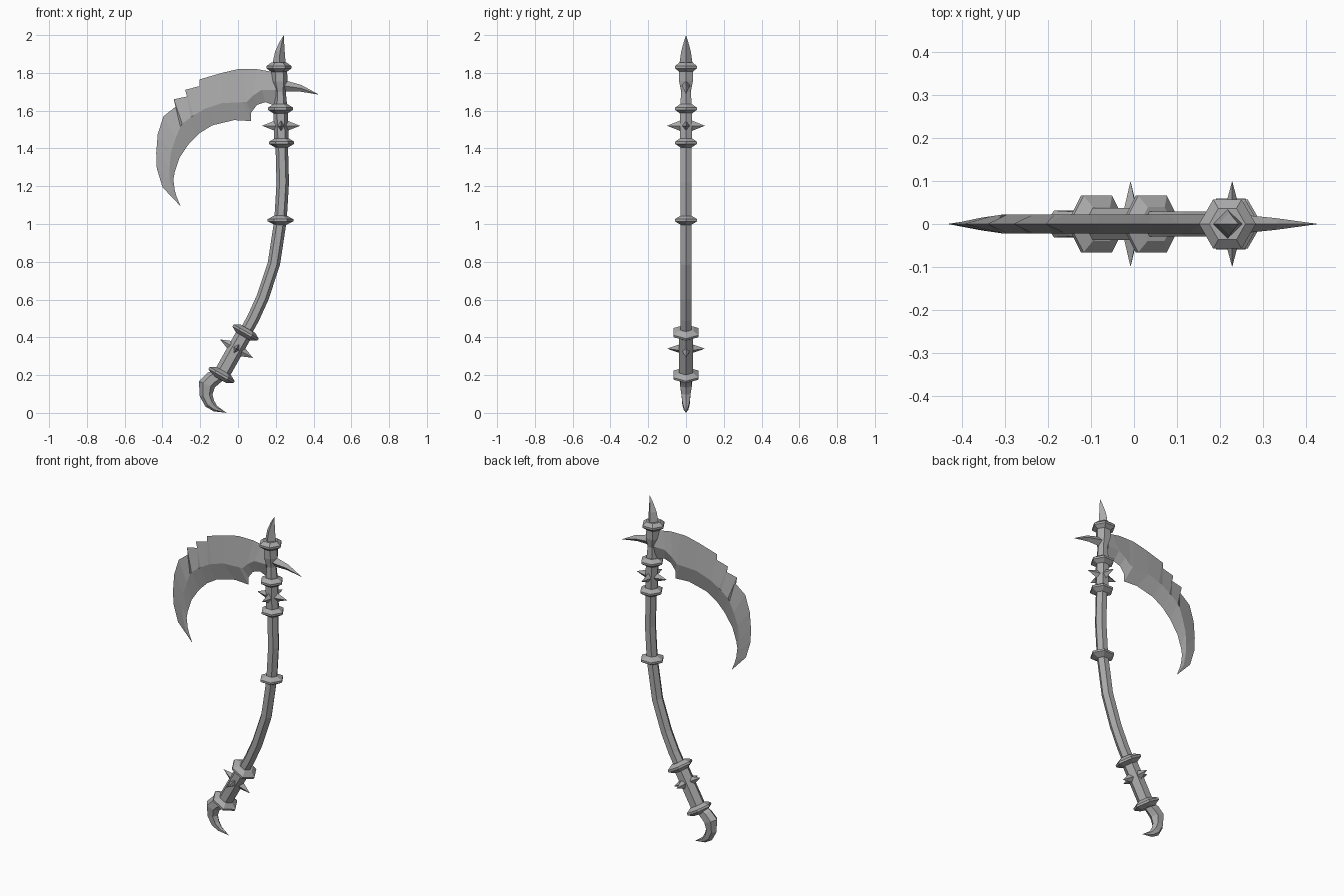
import bpy
import bmesh
from math import pi
from mathutils import Vector, Matrix

default_cube = bpy.data.objects.get("Cube")
if default_cube:
    bpy.data.objects.remove(default_cube, do_unlink=True)

# One plain grey for the whole weapon
grey = bpy.data.materials.new("worn_grey")
grey.use_nodes = True
colour = (0.4, 0.4, 0.4, 1.0)
grey.diffuse_color = colour
grey.node_tree.nodes["Principled BSDF"].inputs["Base Color"].default_value = colour


def finish(name, bm):
    """Turn a bmesh into a flat shaded object."""
    bmesh.ops.recalc_face_normals(bm, faces=bm.faces)
    mesh = bpy.data.meshes.new(name)
    bm.to_mesh(mesh)
    bm.free()
    mesh.materials.append(grey)
    obj = bpy.data.objects.new(name, mesh)
    bpy.context.collection.objects.link(obj)
    return obj


def skin(name, sections):
    """Join consecutive cross-sections; a one-point section is a sharp tip."""
    bm = bmesh.new()
    loops = [[bm.verts.new(p) for p in section] for section in sections]
    for a, b in zip(loops, loops[1:]):
        count = max(len(a), len(b))
        for i in range(count):
            j = (i + 1) % count
            if len(b) == 1:
                bm.faces.new((a[i], a[j], b[0]))
            else:
                bm.faces.new((a[i], a[j], b[j], b[i]))
    for end in (loops[0], loops[-1]):
        if len(end) > 2:
            bm.faces.new(end)
    return finish(name, bm)


def loft(name, stations, sides=6, flatten=1.0):
    """Sweep a polygon along (x, z, radius) stations in the y = 0 plane."""
    centres = [Vector((x, 0, z)) for x, z, r in stations]
    sections = []
    for i, (x, z, r) in enumerate(stations):
        if r == 0:
            sections.append([centres[i]])
            continue
        before, after = centres[max(i - 1, 0)], centres[min(i + 1, len(centres) - 1)]
        along = (after - before).normalized()
        across = Vector((along.z, 0, -along.x))
        section = []
        for k in range(sides):
            turn = Matrix.Rotation(2 * pi * k / sides, 3, along)
            p = turn @ across * r
            p.y *= flatten
            section.append(centres[i] + p)
        sections.append(section)
    return skin(name, sections)


def collar(name, x, z, radius, inner, along=Vector((0, 0, 1))):
    """Six sided ring with a narrow bevelled rim."""
    profile = ((-0.024, inner), (-0.006, radius), (0.006, radius), (0.024, inner))
    loft(name, [(x + along.x * h, z + along.z * h, r) for h, r in profile])


def spike_ring(name, x, z, along):
    """Four diamond spikes standing out square to the handle."""
    across = Vector((along.z, 0, -along.x))
    side = Vector((0, 1, 0))
    centre = Vector((x, 0, z))
    directions = {"left": across, "right": -across, "back": side, "front": -side}
    for label, out in directions.items():
        wide = along.cross(out) * 0.02
        tall = along * 0.03
        root = centre + out * 0.025
        base = [root + wide, root + tall, root - wide, root - tall]
        skin(f"{name}_{label}", [base, [centre + out * 0.1]])


up = Vector((0, 0, 1))
tilt = Vector((0.49, 0, 0.87)).normalized()

# Curved handle, thicker grips and blade socket
loft("handle", [(0.03, 0.41, 0.033), (0.08, 0.5, 0.033), (0.13, 0.61, 0.033),
                (0.19, 0.79, 0.033), (0.225, 1.02, 0.033), (0.237, 1.22, 0.033),
                (0.231, 1.43, 0.033)])
loft("lower_grip", [(-0.095, 0.19, 0.043), (0.04, 0.43, 0.043)])
loft("upper_grip", [(0.231, 1.42, 0.038), (0.225, 1.61, 0.038)])
loft("neck", [(0.225, 1.6, 0.038), (0.224, 1.7, 0.029), (0.22, 1.755, 0.042),
              (0.217, 1.84, 0.042)])

# Collars
collar("top_collar", 0.217, 1.83, 0.066, 0.042)
collar("upper_grip_top_collar", 0.225, 1.61, 0.066, 0.038)
collar("upper_grip_base_collar", 0.231, 1.43, 0.066, 0.036)
collar("middle_collar", 0.225, 1.02, 0.068, 0.033)
collar("lower_grip_top_collar", 0.04, 0.425, 0.076, 0.045, tilt)
collar("lower_grip_base_collar", -0.087, 0.2, 0.076, 0.045, tilt)

# Spikes around both grips
spike_ring("upper_spike", 0.228, 1.52, up)
spike_ring("lower_spike", -0.008, 0.34, tilt)

# Top spike, rear spike and hooked pommel
loft("top_spike", [(0.217, 1.84, 0.036), (0.222, 1.91, 0.026), (0.232, 1.96, 0.013),
                   (0.243, 2.0, 0)], sides=4)
loft("rear_spike", [(0.22, 1.735, 0.034), (0.265, 1.728, 0.027), (0.33, 1.719, 0.018),
                    (0.428, 1.685, 0)], sides=4, flatten=0.75)
loft("pommel_hook", [(-0.1, 0.2, 0.035), (-0.135, 0.18, 0.042), (-0.165, 0.15, 0.045),
                     (-0.169, 0.094, 0.034), (-0.15, 0.05, 0.028),
                     (-0.12, 0.023, 0.017), (-0.06, 0, 0)], flatten=0.8)

# Blade: back edge, ridge and cutting edge as (x, z) at each station
blade = [
    ((0.2, 1.8), (0.2, 1.71), (0.2, 1.625)),
    ((0.155, 1.81), (0.125, 1.71), (0.145, 1.645)),
    ((0.1, 1.82), (0.08, 1.68), (0.1, 1.63)),
    ((0.035, 1.82), (0.045, 1.645), (0.07, 1.59)),
    ((0, 1.82), (0.025, 1.645), (0.07, 1.545)),
    ((-0.085, 1.8), (-0.085, 1.64), (-0.02, 1.55)),
    ((-0.205, 1.765), (-0.16, 1.615), (-0.125, 1.525)),
    ((-0.205, 1.73), (-0.185, 1.605), (-0.14, 1.52)),
    ((-0.28, 1.71), (-0.235, 1.575), (-0.205, 1.48)),
    ((-0.27, 1.675), (-0.25, 1.565), (-0.22, 1.465)),
    ((-0.34, 1.66), (-0.295, 1.53), (-0.255, 1.43)),
    ((-0.325, 1.625), (-0.305, 1.515), (-0.27, 1.41)),
    ((-0.395, 1.57), (-0.33, 1.455), (-0.31, 1.35)),
    ((-0.425, 1.475), (-0.355, 1.38), (-0.335, 1.275)),
    ((-0.433, 1.375), (-0.362, 1.295), (-0.342, 1.235)),
    ((-0.43, 1.295), (-0.362, 1.235), (-0.335, 1.18)),
    ((-0.4, 1.195), (-0.35, 1.17), (-0.325, 1.145)),
]
sections = []
for i, (back, ridge, edge) in enumerate(blade):
    half = 0.022 * min(1, (len(blade) - i) / 6)
    sections.append([(back[0], 0, back[1]), (ridge[0], half, ridge[1]),
                     (edge[0], 0, edge[1]), (ridge[0], -half, ridge[1])])
sections.append([(-0.305, 0, 1.095)])
skin("blade", sections)
